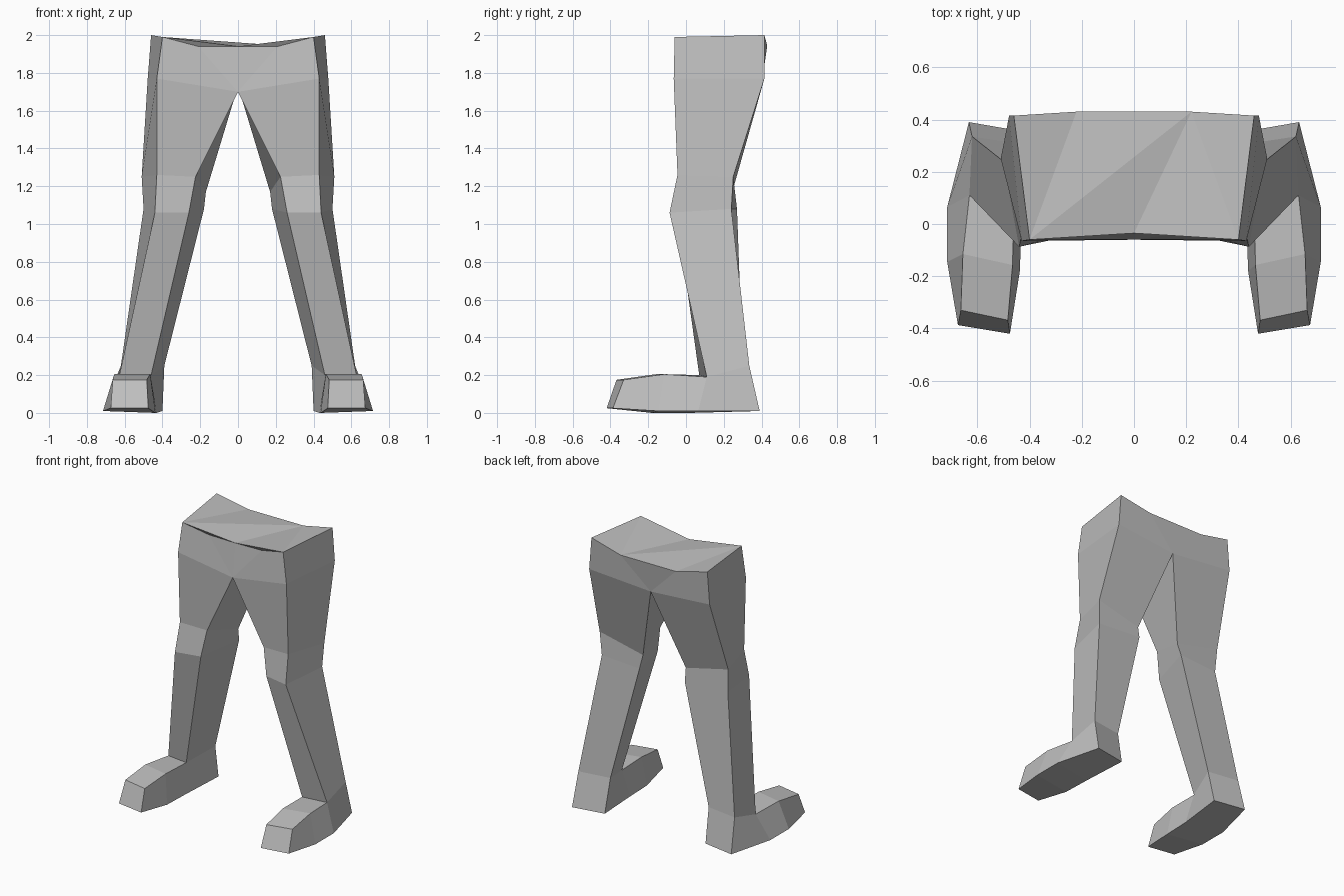
import bpy
import bmesh
from mathutils import Vector

if "Cube" in bpy.data.objects:
    bpy.data.objects.remove(bpy.data.objects["Cube"], do_unlink=True)

# One plain grey material
grey = bpy.data.materials.new("plain_grey")
colour = (0.52, 0.52, 0.52, 1.0)
grey.diffuse_color = colour
grey.use_nodes = True
grey.node_tree.nodes["Principled BSDF"].inputs["Base Color"].default_value = colour

bm = bmesh.new()


def face(points):
    bm.faces.new([bm.verts.new(p) for p in points])


def flip(point):
    return Vector((-point[0], point[1], point[2]))


def loft(rings, skip=()):
    """Join four-cornered rings with quads, leaving out (ring, side) pairs in skip."""
    for i, (a, b) in enumerate(zip(rings, rings[1:])):
        for j in range(4):
            k = (j + 1) % 4
            if (i, j) not in skip:
                face((a[j], a[k], b[k], b[j]))


# Shared hip points
crotch_front = (0, -0.06, 1.70)
crotch_back = (0, 0.40, 1.73)
belt_front = (0.43, -0.065, 1.77)
belt_back = (0.478, 0.415, 1.77)
top_middle = (0, -0.035, 1.94)
top_front = (0.21, -0.03, 1.94)
top_front_corner = (0.40, -0.06, 1.99)
top_back_corner = (0.46, 0.415, 2)
top_back = (0.22, 0.43, 1.945)

# Leg rings: front inner, front outer, back outer, back inner
thigh = (crotch_front, belt_front, belt_back, crotch_back)
knee_top = ((0.225, -0.03, 1.25), (0.43, -0.045, 1.26), (0.51, 0.25, 1.25), (0.17, 0.245, 1.17))
knee_base = ((0.26, -0.05, 1.06), (0.44, -0.087, 1.06), (0.50, 0.24, 1.08), (0.18, 0.27, 1.08))
ankle = ((0.46, 0.07, 0.2), (0.63, 0.11, 0.19), (0.62, 0.335, 0.25), (0.39, 0.30, 0.25))

# Foot rings from heel to toe: top inner, top outer, bottom outer, bottom inner
heel = (ankle[3], ankle[2], (0.632, 0.39, 0.01), (0.40, 0.35, 0.01))
instep = (ankle[0], ankle[1], (0.715, 0.065, 0.01), (0.43, 0.02, 0))
ball = ((0.465, -0.157, 0.205), (0.655, -0.115, 0.205), (0.715, -0.145, 0.01), (0.437, -0.18, 0))
toe = ((0.483, -0.368, 0.175), (0.663, -0.33, 0.175), (0.674, -0.387, 0.025), (0.475, -0.42, 0.025))

# Legs, feet and hip sides, repeated for both sides
for side in (Vector, flip):
    loft([[side(p) for p in ring] for ring in (thigh, knee_top, knee_base, ankle)])
    loft([[side(p) for p in ring] for ring in (heel, instep, ball, toe)], skip={(0, 0)})
    for panel in (
        heel,
        toe,
        (top_front_corner, top_front, crotch_front, belt_front),
        (top_front, top_middle, crotch_front),
        (top_front_corner, belt_front, belt_back, top_back_corner),
        (top_back_corner, belt_back, crotch_back, top_back),
    ):
        face([side(p) for p in panel])

# Rear centre panel and waist cap
face((top_back, crotch_back, flip(top_back)))
face((flip(top_front_corner), flip(top_front), top_middle))
face((flip(top_front_corner), top_middle, top_back))
face((top_middle, top_front, top_front_corner))
face((top_middle, top_front_corner, top_back))
face((top_front_corner, top_back_corner, top_back))
face((flip(top_front_corner), top_back, flip(top_back)))
face((flip(top_front_corner), flip(top_back), flip(top_back_corner)))

# Weld the panels into one closed, flat-shaded body
bmesh.ops.remove_doubles(bm, verts=bm.verts[:], dist=0.0005)
bmesh.ops.recalc_face_normals(bm, faces=bm.faces[:])
mesh = bpy.data.meshes.new("hips_legs_and_feet")
bm.to_mesh(mesh)
bm.free()
mesh.materials.append(grey)
body = bpy.data.objects.new("hips_legs_and_feet", mesh)
bpy.context.collection.objects.link(body)
